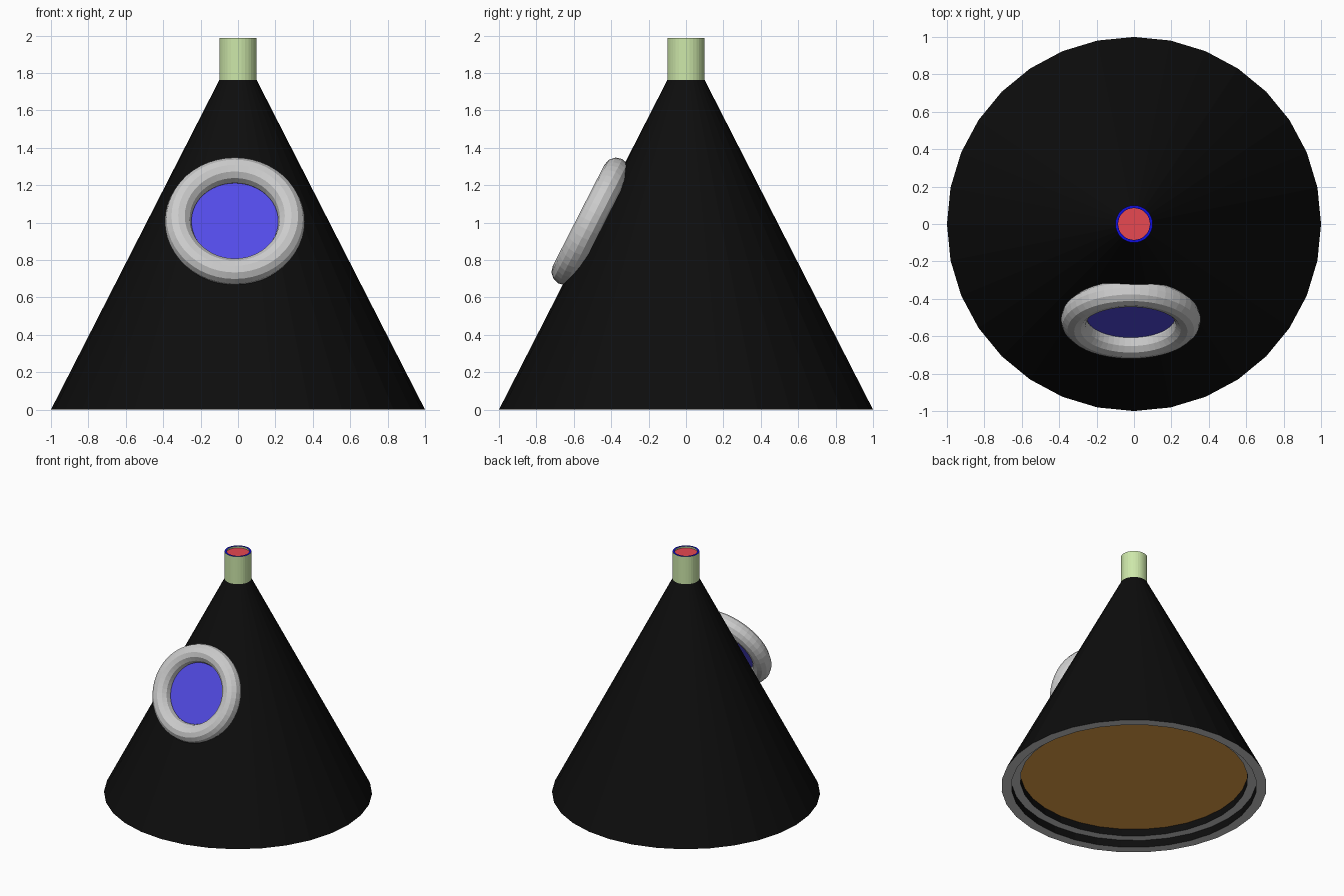
import bpy, bmesh, math
from mathutils import Matrix

if "Cube" in bpy.data.objects:
    bpy.data.objects.remove(bpy.data.objects["Cube"])

def mat(name, rgb):
    m = bpy.data.materials.new(name)
    m.diffuse_color = (*rgb, 1)
    m.use_nodes = True
    m.node_tree.nodes["Principled BSDF"].inputs["Base Color"].default_value = m.diffuse_color
    return m

BLACK = mat("black", (0.004, 0.004, 0.004))
GREY = mat("grey", (0.8, 0.8, 0.8))
BROWN = mat("brown", (0.79, 0.36, 0.066))
GREEN = mat("pale_green", (0.61, 0.80, 0.40))
NAVY = mat("navy", (0.005, 0.004, 0.70))
RED = mat("red", (0.80, 0.065, 0.083))
BLUE = mat("blue", (0.087, 0.071, 0.80))

def lathe(name, profile, mats, bands=None, sides=32, closed=False, matrix=None):
    """Revolve (r, z) points about z; bands gives the material index of each step."""
    bm = bmesh.new()
    rings = [[bm.verts.new((r * math.cos(2 * math.pi * i / sides),
                            r * math.sin(2 * math.pi * i / sides), z))
              for i in range(sides)] for r, z in profile]
    steps = list(zip(rings, rings[1:] + rings[:1]))
    for k, (a, b) in enumerate(steps if closed else steps[:-1]):
        for i in range(sides):
            j = (i + 1) % sides
            f = bm.faces.new((a[i], a[j], b[j], b[i]))
            f.material_index = bands[k] if bands else 0
    bmesh.ops.remove_doubles(bm, verts=bm.verts, dist=1e-5)
    bmesh.ops.recalc_face_normals(bm, faces=bm.faces)
    me = bpy.data.meshes.new(name)
    bm.to_mesh(me)
    bm.free()
    for m in mats:
        me.materials.append(m)
    ob = bpy.data.objects.new(name, me)
    bpy.context.collection.objects.link(ob)
    if matrix:
        ob.matrix_world = matrix
    return ob

# Cone body with a stepped recess and a brown plate underneath
lathe("cone_body",
      [(0, 1.762), (0.1, 1.762), (1, 0), (0.924, 0), (0.924, 0.06),
       (0.857, 0.06), (0.857, 0.118), (0, 0.118)],
      [BLACK, GREY, BROWN], [0, 0, 1, 0, 1, 0, 2])

# Neck on top with a dark rim and a sunken red cap
lathe("neck",
      [(0, 1.75), (0.1, 1.75), (0.1, 1.988), (0.085, 1.988), (0.085, 1.975), (0, 1.975)],
      [GREEN, NAVY, RED], [0, 0, 1, 0, 2])

# Porthole lying against the front slope
tilt = Matrix.Rotation(math.pi / 2 - math.atan(0.9 / 1.762), 4, 'X')
place = Matrix.Translation((-0.017, -0.511, 1.007)) @ tilt
tube = [(0.303 + 0.071 * math.cos(2 * math.pi * k / 12),
         0.071 * math.sin(2 * math.pi * k / 12)) for k in range(12)]
lathe("porthole_ring", tube, [], sides=48, closed=True, matrix=place)
lathe("porthole_glass", [(0, -0.012), (0.238, -0.012), (0.238, -0.018), (0, -0.018)],
      [BLUE], matrix=place)
